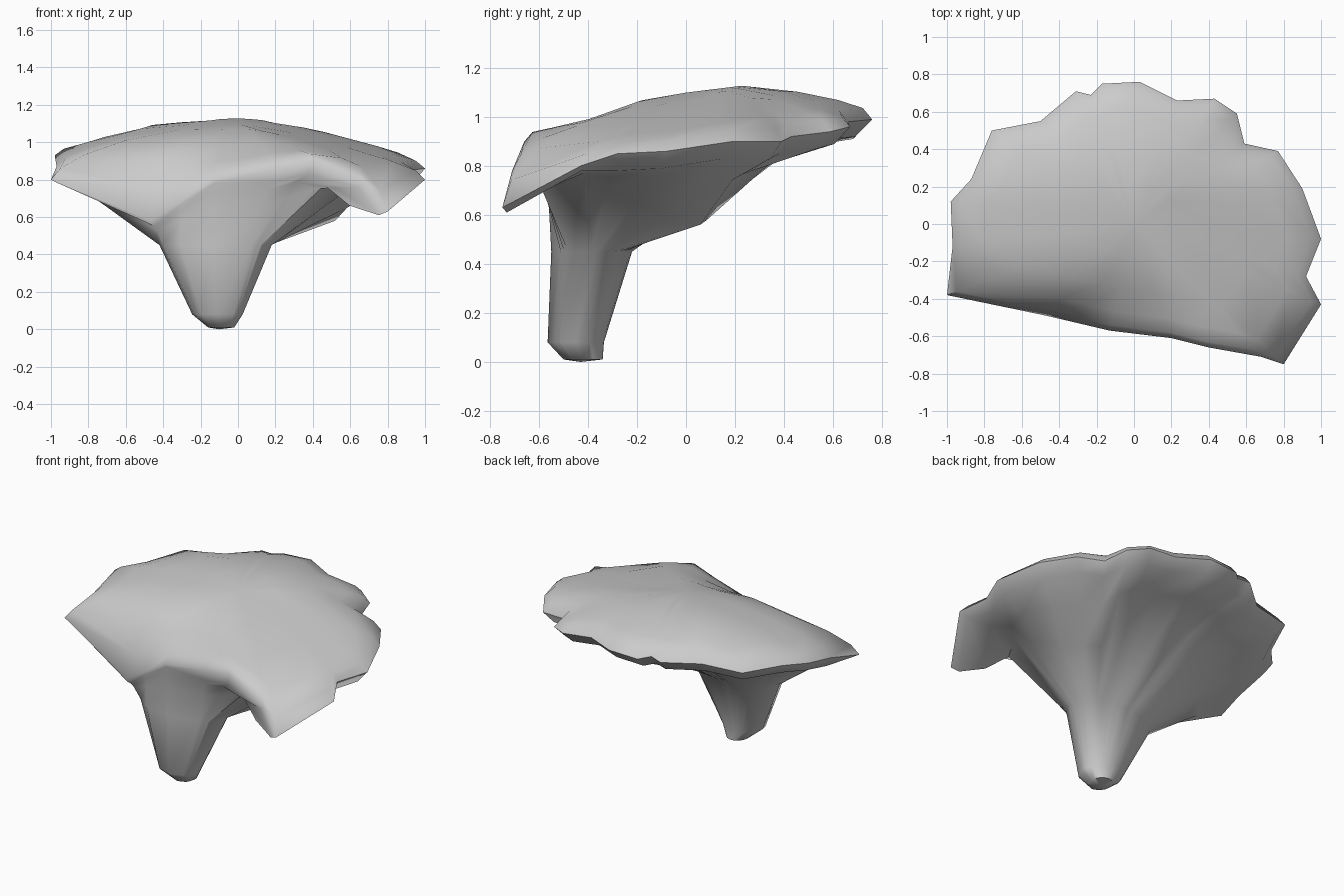
import bpy, bmesh
from math import atan2, cos, sin, exp
from mathutils import Vector

if "Cube" in bpy.data.objects:
    bpy.data.objects.remove(bpy.data.objects["Cube"])

# Rim of the cap, clockwise from front left: x, y, rim height, underside height halfway to stem
RIM = [
    (-1.0, -.38, .80, .66), (-.97, -.12, .87, .71), (-.98, .12, .93, .75), (-.87, .24, .93, .76),
    (-.76, .50, .95, .78), (-.50, .55, .96, .79), (-.31, .71, .98, .80), (-.23, .69, .99, .81),
    (-.17, .75, .98, .80), (.03, .76, .99, .79), (.23, .66, .98, .77), (.43, .67, .96, .74),
    (.55, .59, .94, .67), (.59, .43, .92, .58), (.77, .39, .90, .56), (.90, .19, .90, .58),
    (1.0, -.08, .86, .65), (.92, -.28, .85, .71), (1.0, -.43, .80, .75), (.80, -.75, .63, .77),
    (.68, -.71, .78, .75), (.40, -.66, .90, .70), (.20, -.61, .86, .66),
    (-.13, -.57, .80, .64), (-.30, -.53, .69, .58), (-.47, -.49, .58, .53),
]


def cap_height(x, y):
    side = .2 * max(0, x - .1) if x > 0 else .16 * x * x
    hollow = .16 * exp(-((x + .1) / .32) ** 2 - ((y + .56) / .24) ** 2)
    return 1.13 - side - .12 * max(0, .25 - y) - .15 * max(0, y - .28) - hollow


def top_ring(t):
    ring = []
    for x, y, z, m in RIM:
        px, py = x * t, y * t
        h = cap_height(px, py)
        ring.append((px, py, h + (z + .03 - h) * t ** 9))
    return ring


def stem_angle(x, y):
    dy = y + .42
    return atan2(dy * (2 if dy < 0 else 1), x + .12)


def stem_ring(cx, cy, rx, ry, z):
    return [(cx + rx * cos(stem_angle(p[0], p[1])), cy + ry * sin(stem_angle(p[0], p[1])), z) for p in RIM]


def under_ring(t, collar, rise):
    """Ring under the cap; rise blends from the mid height to the rolled rim's lower edge."""
    ring = []
    for (x, y, z, m), s in zip(RIM, collar):
        p = Vector(s).lerp(Vector((x, y, z)), t)
        lip = z - .07 if z > .84 else z - .02
        p.z = m + (lip - m) * rise
        ring.append(p)
    return ring


# Cap and stem lofted as one continuous skin
collar = stem_ring(-.12, -.385, .30, .165, .45)
rings = [top_ring(t) for t in (.3, .6, .82, .95)]
rings.append([p[:3] for p in RIM])
rings += [under_ring(.93, collar, 1), under_ring(.7, collar, .68), under_ring(.5, collar, 0), collar,
          stem_ring(-.11, -.45, .135, .115, .08), stem_ring(-.09, -.42, .07, .08, .01)]

bm = bmesh.new()
loops = [[bm.verts.new(p) for p in r] for r in rings]
n = len(RIM)
for a, b in zip(loops, loops[1:]):
    for i in range(n):
        j = (i + 1) % n
        bm.faces.new((a[i], a[j], b[j], b[i]))
peak = bm.verts.new((0, 0, cap_height(0, 0)))
foot = bm.verts.new((-.1, -.43, 0))
for i in range(n):
    j = (i + 1) % n
    bm.faces.new((peak, loops[0][j], loops[0][i]))
    bm.faces.new((foot, loops[-1][i], loops[-1][j]))
bmesh.ops.recalc_face_normals(bm, faces=bm.faces)

mesh = bpy.data.meshes.new("shelf_mushroom")
bm.to_mesh(mesh)
bm.free()
obj = bpy.data.objects.new("shelf_mushroom", mesh)
bpy.context.collection.objects.link(obj)
bpy.context.view_layer.objects.active = obj
obj.select_set(True)
bpy.ops.object.shade_smooth_by_angle(angle=1.05)
